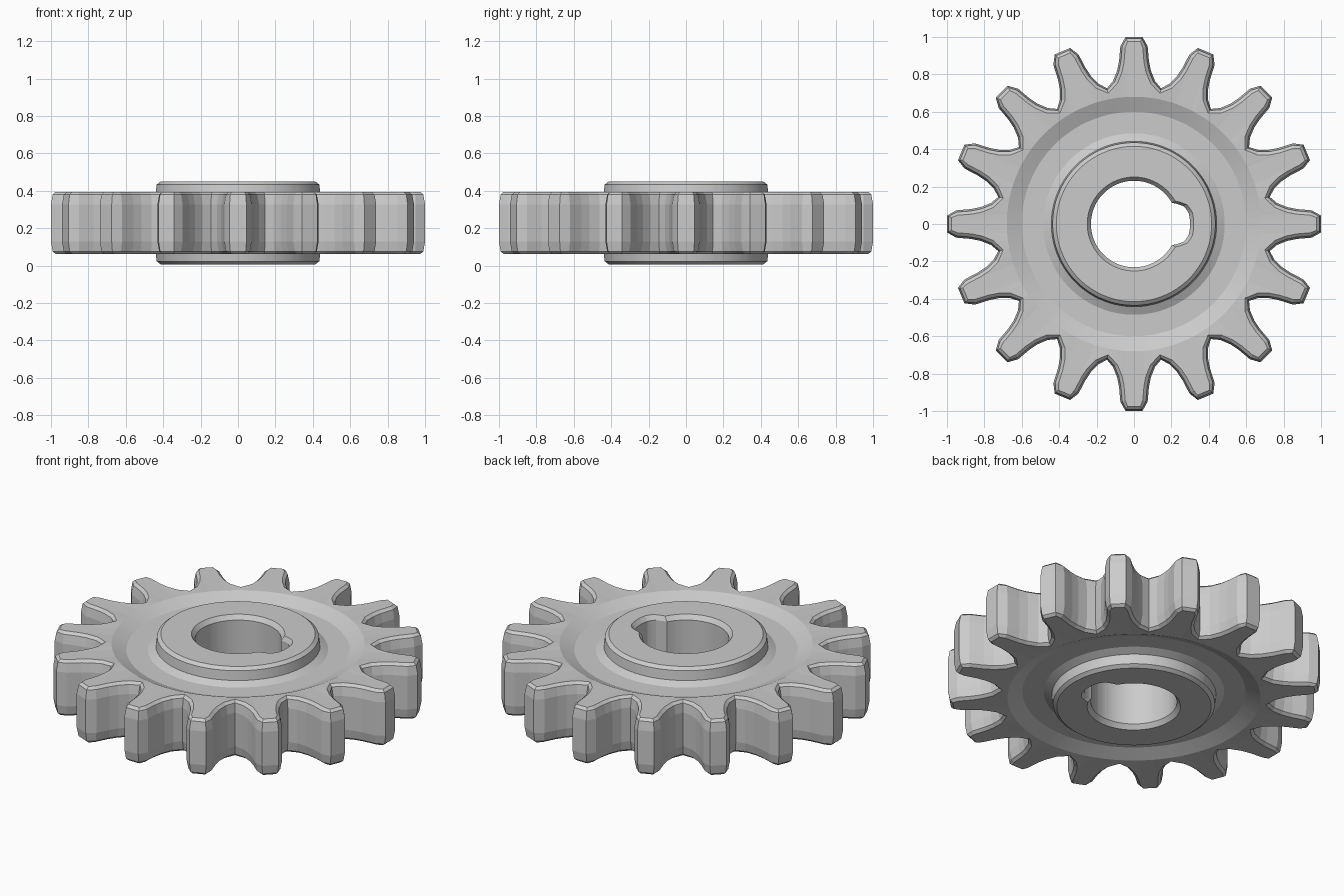
import bpy, bmesh
from math import atan2, cos, sin, hypot, radians, pi, degrees

if "Cube" in bpy.data.objects:
    bpy.data.objects.remove(bpy.data.objects["Cube"])

TEETH = 16
MID = 0.228  # mid-plane height

# Half tooth: (half width, distance from centre), tip to root
HALF = [(0.045, 1.0), (0.073, 0.95), (0.08, 0.87), (0.09, 0.82), (0.112, 0.765)]
ROOT = 0.74


def tooth_outline():
    pts = []
    tooth = [(-w, r) for w, r in reversed(HALF)] + HALF
    tooth.append((ROOT * sin(pi / TEETH), ROOT * cos(pi / TEETH)))
    for i in range(TEETH):
        t = -2 * pi * i / TEETH
        for x, y in tooth:
            pts.append((x * cos(t) - y * sin(t), x * sin(t) + y * cos(t)))
    return pts


OUTLINE = tooth_outline()
ANGLES = [atan2(y, x) for x, y in OUTLINE]


def teeth_ring(inset):
    """Gear outline moved inwards along its own normals."""
    n, out = len(OUTLINE), []
    for i, (x, y) in enumerate(OUTLINE):
        ax, ay = OUTLINE[i - 1]
        bx, by = OUTLINE[(i + 1) % n]
        dx, dy = bx - ax, by - ay
        d = hypot(dx, dy)
        out.append((x + inset * dy / d, y - inset * dx / d))
    return out


def circle(r):
    return [(r * cos(a), r * sin(a)) for a in ANGLES]


def bore_ring(grow=0.0):
    """Round bore with a rounded key slot on +x."""
    key = [(0, 0.30), (12, 0.298), (20.5, 0.28), (29, 0.232), (181, 0.23)]
    out = []
    for a in ANGLES:
        d = abs(degrees(a))
        for (a0, r0), (a1, r1) in zip(key, key[1:]):
            if a0 <= d <= a1:
                r = r0 + (r1 - r0) * (d - a0) / (a1 - a0) + grow
                break
        out.append((r * cos(a), r * sin(a)))
    return out


# Upper half cross-section from bore out to teeth: (ring, height above mid-plane)
upper = [
    (bore_ring(), 0.195),
    (bore_ring(0.02), 0.221),     # hub face
    (circle(0.415), 0.221),
    (circle(0.435), 0.205),       # hub wall
    (circle(0.442), 0.15),
    (circle(0.485), 0.128),       # recessed web
    (circle(0.60), 0.128),
    (circle(0.68), 0.163),        # rim
    (teeth_ring(0.027), 0.166),
    (teeth_ring(0.01), 0.152),    # rounded tooth edges
    (teeth_ring(0.0), 0.10),
]
rings = [(r, MID + h) for r, h in upper]
rings += [(r, MID - h) for r, h in reversed(upper)]

# Gear: loft all rings into one closed loop
bm = bmesh.new()
loops = [[bm.verts.new((x, y, z)) for x, y in ring] for ring, z in rings]
n = len(OUTLINE)
for k in range(len(loops)):
    a, b = loops[k], loops[(k + 1) % len(loops)]
    for i in range(n):
        j = (i + 1) % n
        bm.faces.new((a[i], a[j], b[j], b[i]))
bmesh.ops.recalc_face_normals(bm, faces=bm.faces)
mesh = bpy.data.meshes.new("spur_gear")
bm.to_mesh(mesh)
bm.free()
gear = bpy.data.objects.new("spur_gear", mesh)
bpy.context.collection.objects.link(gear)
